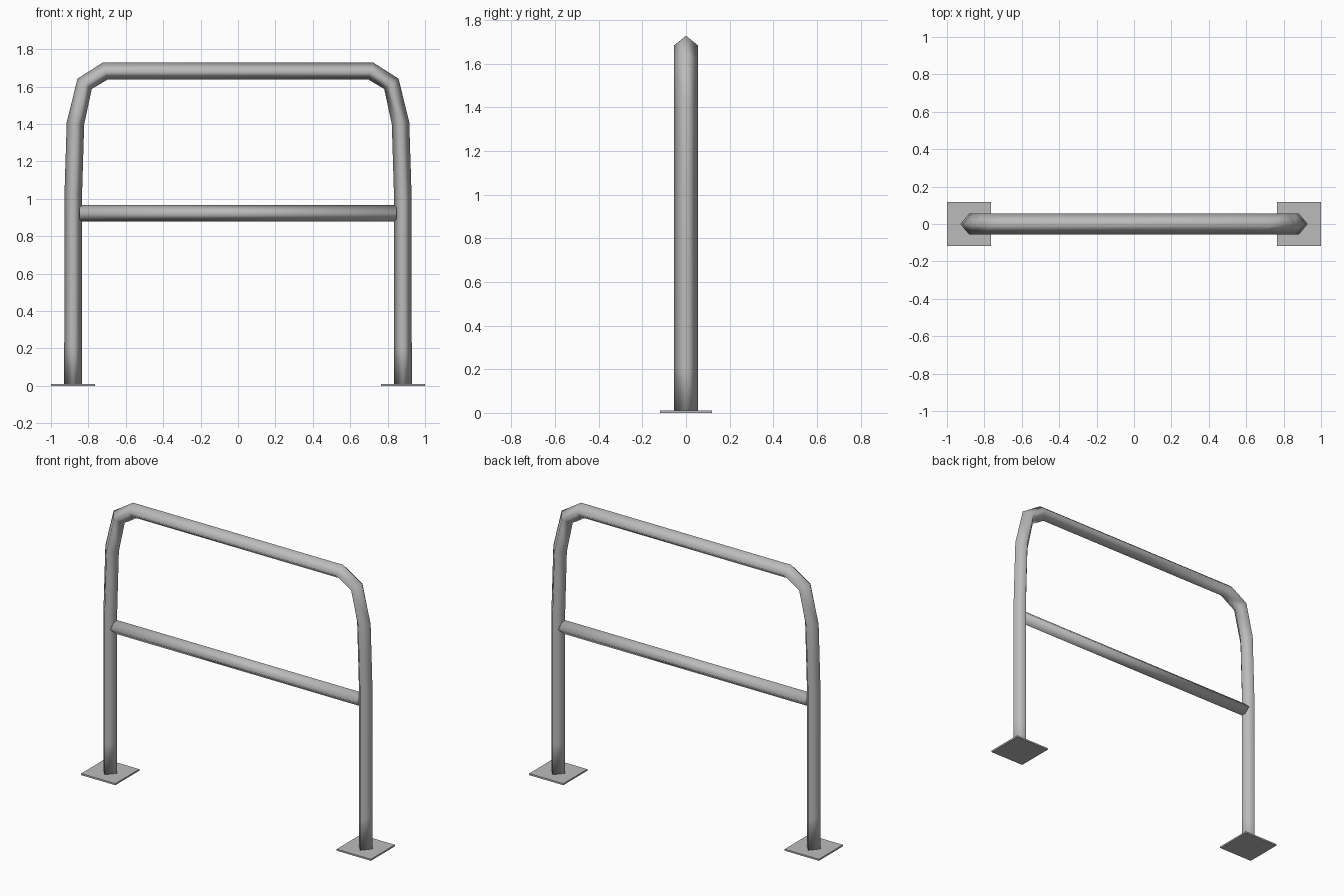
import bpy
import bmesh
from mathutils import Vector

default = bpy.data.objects.get("Cube")
if default:
    bpy.data.objects.remove(default, do_unlink=True)

# Single bare-metal colour
steel = bpy.data.materials.new("grey_steel")
steel.use_nodes = True
GREY = (0.5, 0.5, 0.5, 1.0)
steel.diffuse_color = GREY
steel.node_tree.nodes["Principled BSDF"].inputs["Base Color"].default_value = GREY


def finish(name, bm, smooth):
    bmesh.ops.recalc_face_normals(bm, faces=bm.faces)
    for face in bm.faces:
        face.smooth = smooth
    mesh = bpy.data.meshes.new(name)
    bm.to_mesh(mesh)
    bm.free()
    mesh.materials.append(steel)
    obj = bpy.data.objects.new(name, mesh)
    bpy.context.collection.objects.link(obj)
    return obj


def tube(name, path, half_thick, half_depth):
    """Sweep a four-sided pipe section along a path in the XZ plane."""
    bm = bmesh.new()
    points = [Vector((x, 0, z)) for x, z in path]
    depth = Vector((0, half_depth, 0))
    rings = []
    for i, p in enumerate(points):
        before = (p - points[i - 1]).normalized() if i else Vector()
        after = (points[i + 1] - p).normalized() if i < len(points) - 1 else Vector()
        tangent = (before + after).normalized()
        side = Vector((-tangent.z, 0, tangent.x)) * half_thick
        rings.append([bm.verts.new(p + o) for o in (side, depth, -side, -depth)])
    for a, b in zip(rings, rings[1:]):
        for k in range(4):
            n = (k + 1) % 4
            bm.faces.new((a[k], a[n], b[n], b[k]))
    bm.faces.new(rings[0])
    bm.faces.new(rings[-1])
    return finish(name, bm, True)


# Bent hoop: one half of the centreline, mirrored to the other side
half = [(0.882, 0.005), (0.882, 0.2), (0.881, 1.02), (0.869, 1.405),
        (0.82, 1.615), (0.711, 1.683)]
hoop_path = [(-x, z) for x, z in half] + half[::-1]
tube("hoop_rail", hoop_path, 0.047, 0.056)

# Straight middle bar
tube("cross_bar", [(-0.847, 0.922), (0.847, 0.922)], 0.044, 0.05)

# Square foot plates
for name, x in (("left_foot_plate", 0.882), ("right_foot_plate", -0.882)):
    bm = bmesh.new()
    bmesh.ops.create_cube(bm, size=1)
    bmesh.ops.scale(bm, vec=(0.236, 0.236, 0.01), verts=bm.verts)
    bmesh.ops.translate(bm, vec=(x, 0, 0.005), verts=bm.verts)
    finish(name, bm, False)
